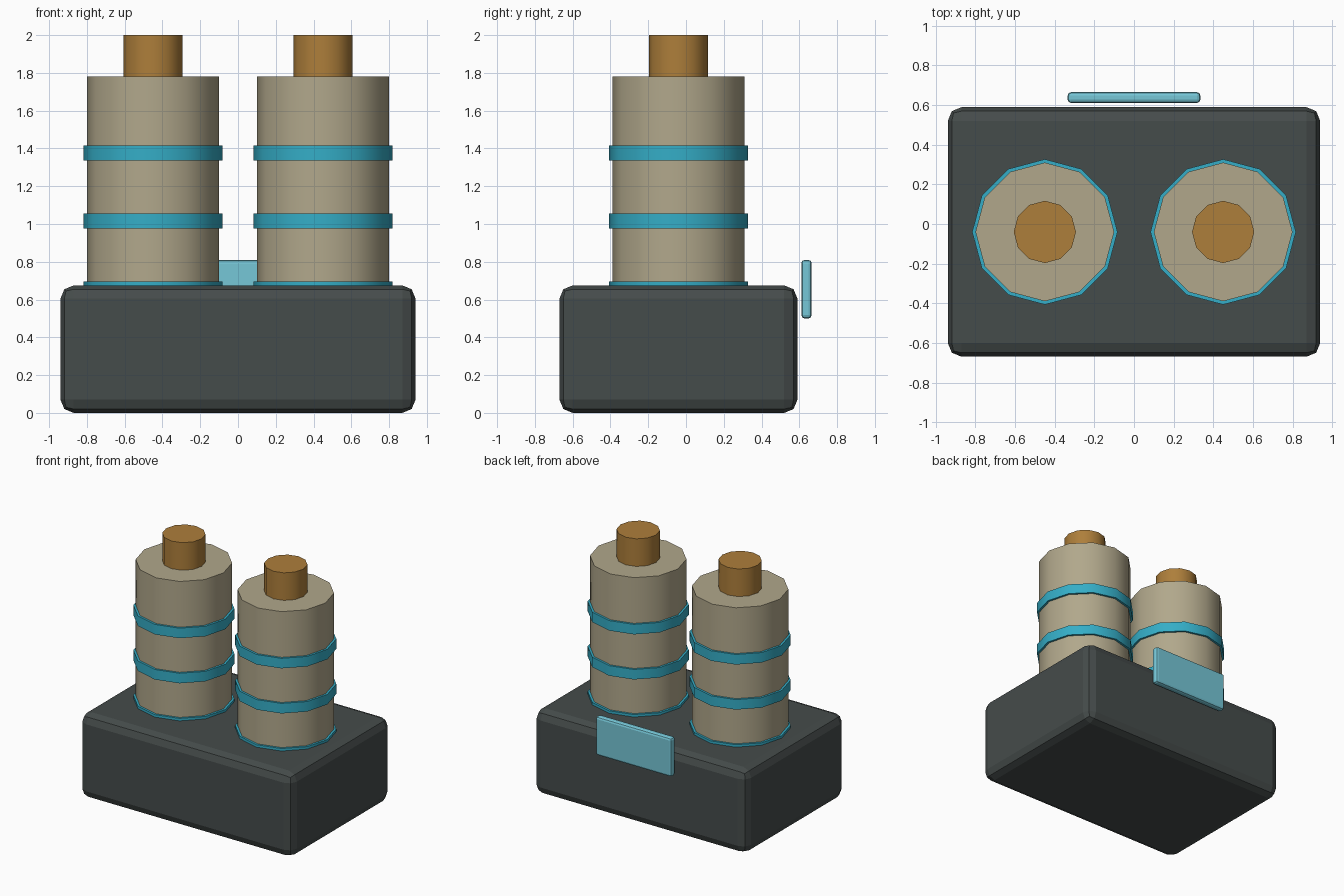
import bpy
import math

cube = bpy.data.objects.get("Cube")
if cube:
    bpy.data.objects.remove(cube, do_unlink=True)


def material(name, rgb):
    mat = bpy.data.materials.new(name)
    mat.use_nodes = True
    color = (*rgb, 1.0)
    mat.diffuse_color = color
    mat.node_tree.nodes["Principled BSDF"].inputs["Base Color"].default_value = color
    return mat


charcoal = material("charcoal", (0.06, 0.072, 0.07))
beige = material("beige", (0.44, 0.39, 0.26))
bronze = material("bronze", (0.42, 0.21, 0.043))
teal = material("teal", (0.035, 0.42, 0.57))
pale_cyan = material("pale_cyan", (0.18, 0.57, 0.68))


def finish(name, mat):
    obj = bpy.context.object
    obj.name = name
    obj.data.materials.append(mat)
    return obj


def rounded_box(name, center, size, bevel, mat):
    bpy.ops.mesh.primitive_cube_add(size=1, location=center)
    obj = finish(name, mat)
    obj.scale = size
    bpy.ops.object.transform_apply(location=False, rotation=False, scale=True)
    mod = obj.modifiers.new("soft_edges", "BEVEL")
    mod.width = bevel
    mod.segments = 2


def drum(name, x, radius, bottom, top, mat):
    bpy.ops.mesh.primitive_cylinder_add(
        vertices=12, radius=radius, depth=top - bottom,
        location=(x, -0.04, (bottom + top) / 2))
    finish(name, mat)
    bpy.ops.object.shade_smooth_by_angle(angle=math.radians(31))


# Heavy base block and the panel behind it
rounded_box("base", (0, -0.04, 0.3375), (1.88, 1.26, 0.675), 0.07, charcoal)
rounded_box("back_panel", (0, 0.638, 0.655), (0.67, 0.055, 0.31), 0.018, pale_cyan)

# Twin columns with three rings and a terminal on top
for side, x in (("right", -0.45), ("left", 0.45)):
    drum(side + "_column", x, 0.35, 0.6, 1.78, beige)
    drum(side + "_terminal", x, 0.157, 1.75, 2.0, bronze)
    for level in range(3):
        z = 0.655 + 0.36 * level
        drum(f"{side}_ring_{level + 1}", x, 0.367, z - 0.04, z + 0.04, teal)
